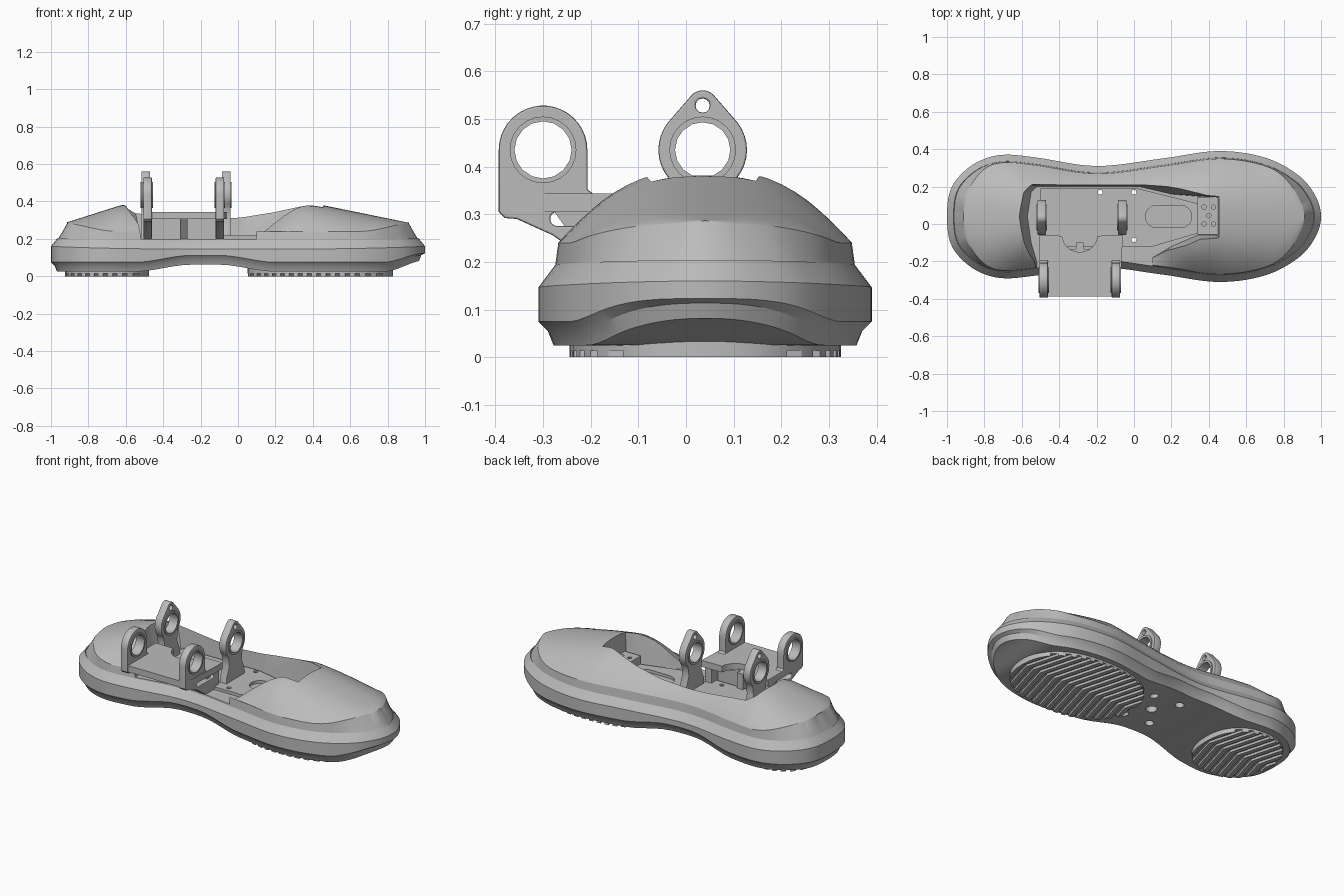
import bpy, bmesh, math
from mathutils import Matrix, Vector

if "Cube" in bpy.data.objects:
    bpy.data.objects.remove(bpy.data.objects["Cube"], do_unlink=True)

grey = bpy.data.materials.new("plain_grey")
grey.use_nodes = True
grey.diffuse_color = (0.5, 0.5, 0.5, 1)
grey.node_tree.nodes["Principled BSDF"].inputs["Base Color"].default_value = (0.5, 0.5, 0.5, 1)
CY = 0.04          # centre line of the foot
SIDEWAYS = Matrix(((0, 0, 1, 0), (1, 0, 0, 0), (0, 1, 0, 0), (0, 0, 0, 1)))


def table(x, pts):
    """Piecewise linear lookup."""
    if x <= pts[0][0]:
        return pts[0][1]
    for (a, p), (b, q) in zip(pts, pts[1:]):
        if x <= b:
            return p + (q - p) * (x - a) / (b - a)
    return pts[-1][1]


def smoothstep(a, b, x):
    t = min(1, max(0, (x - a) / (b - a)))
    return t * t * (3 - 2 * t)


def select(ob):
    bpy.ops.object.select_all(action='DESELECT')
    ob.select_set(True)
    bpy.context.view_layer.objects.active = ob


def finish(ob, angle=30):
    ob.data.materials.clear()
    ob.data.materials.append(grey)
    select(ob)
    bpy.ops.object.shade_smooth_by_angle(angle=math.radians(angle))
    return ob


def from_bmesh(name, bm):
    bmesh.ops.remove_doubles(bm, verts=bm.verts, dist=1e-4)
    bmesh.ops.recalc_face_normals(bm, faces=bm.faces)
    me = bpy.data.meshes.new(name)
    bm.to_mesh(me)
    bm.free()
    ob = bpy.data.objects.new(name, me)
    bpy.context.collection.objects.link(ob)
    return ob


def boolean(ob, cutter, operation='DIFFERENCE'):
    m = ob.modifiers.new("cut", 'BOOLEAN')
    m.object, m.operation, m.solver = cutter, operation, 'EXACT'
    select(ob)
    bpy.ops.object.modifier_apply(modifier=m.name)


def strip(bm, a, b):
    va, vb = [bm.verts.new(p) for p in a], [bm.verts.new(p) for p in b]
    for i in range(len(a) - 1):
        bm.faces.new((va[i], va[i + 1], vb[i + 1], vb[i]))


def prism(name, bottom, top, z0, z1):
    bm = bmesh.new()
    lo, hi = [(x, y, z0) for x, y in bottom], [(x, y, z1) for x, y in top]
    strip(bm, lo + lo[:1], hi + hi[:1])
    for loop in (lo, hi):
        bm.faces.new([bm.verts.new(p) for p in loop])
    return from_bmesh(name, bm)


def arc(cx, cy, r, a0=0, a1=360, n=24, ry=None):
    full = a1 - a0 == 360
    angles = [math.radians(a0 + (a1 - a0) * i / (n if full else n - 1)) for i in range(n)]
    return [(cx + r * math.cos(a), cy + (ry or r) * math.sin(a)) for a in angles]


def slot(x0, x1, y, r):
    return arc(x1, y, r, -90, 90, 8) + arc(x0, y, r, 90, 270, 8)


def plate(name, loops, thickness, at, turn=None, bevel=0.0):
    """Flat plate from an outline and hole loops."""
    cu = bpy.data.curves.new(name, 'CURVE')
    cu.dimensions, cu.fill_mode = '2D', 'BOTH'
    cu.extrude = thickness / 2 - bevel
    cu.bevel_depth, cu.bevel_resolution, cu.offset = bevel, 1, -bevel
    for loop in loops:
        sp = cu.splines.new('POLY')
        sp.points.add(len(loop) - 1)
        for p, (x, y) in zip(sp.points, loop):
            p.co = (x, y, 0, 1)
        sp.use_cyclic_u = True
    ob = bpy.data.objects.new(name, cu)
    bpy.context.collection.objects.link(ob)
    ob.matrix_world = Matrix.Translation(at) @ (turn or Matrix())
    select(ob)
    bpy.ops.object.convert(target='MESH')
    return finish(bpy.context.object)


# Foot outline, heel to toe, as half widths
half = [(-1, 0), (-.985, .13), (-.93, .22), (-.83, .295), (-.7, .33), (-.52, .315), (-.2, .27),
        (.15, .31), (.45, .35), (.7, .315), (.88, .22), (.97, .11), (1, 0)]
ctrl = [Vector(p) for p in [(half[1][0], -half[1][1])] + half + [(half[-2][0], -half[-2][1])]]
side = []
for a, b, c, d in zip(ctrl, ctrl[1:], ctrl[2:], ctrl[3:]):
    for k in range(7):
        t = k / 7
        side.append(.5 * (2 * b + (c - a) * t + (2 * a - 5 * b + 4 * c - d) * t * t
                          + (3 * b - a - 3 * c + d) * t ** 3))
side.append(ctrl[-2])


def inset(dist):
    """Half outline moved inward along its normals."""
    out = []
    for i, p in enumerate(side):
        t = (side[min(i + 1, len(side) - 1)] - side[max(i - 1, 0)]).normalized()
        if i in (0, len(side) - 1):
            t = Vector((0, 1 if i == 0 else -1))
        d = dist(p.x) if callable(dist) else dist
        out.append((p.x + t.y * d, max(0, p.y - t.x * d)))
    return out


def body(name, levels, bottom, top):
    """Stacked rings closed by a surface below and above."""
    bm = bmesh.new()
    rings = []
    for dist, z in levels:
        pts = [(x, w, z(x)) for x, w in inset(dist)]
        ring = [(x, CY + w, h) for x, w, h in pts] + [(x, CY - w, h) for x, w, h in pts[::-1]]
        rings.append(ring + ring[:1])
    for a, b in zip(rings, rings[1:]):
        strip(bm, a, b)
    for (dist, z), height in ((levels[0], bottom), (levels[-1], top)):
        rows = []
        for x, w in inset(dist):
            vs = [math.sin(math.pi / 2 * (k / 14 - 1)) for k in range(29)]
            rows.append([(x, CY + w * v, z(x) if abs(v) > .9999 else height(x, v)) for v in vs])
        for a, b in zip(rows, rows[1:]):
            strip(bm, a, b)
    return from_bmesh(name, bm)


# Sole with an arch and raised toe
def base_z(x):
    return .025 + .037 * smoothstep(-.55, -.25, x) * (1 - smoothstep(-.1, .2, x)) + .06 * smoothstep(.78, 1, x)


sole = body("sole", [(.032, base_z), (.02, lambda x: base_z(x) + .03),
                     (0, lambda x: base_z(x) + .05 - .012 * smoothstep(.8, 1, x)),
                     (0, lambda x: .145 + .015 * abs(x) ** 3),
                     (.035, lambda x: .19 + .015 * x * x), (.055, lambda x: .175)],
            lambda x, v: base_z(x), lambda x, v: .175)


# Upper shell with heel and toe domes
def ridge_z(x):
    return .24 + .045 * smoothstep(.65, .95, abs(x))


def dome_z(x, v):
    crown = table(x, [(-.91, .29), (-.62, .382), (-.2, .36), (0, .36), (.38, .395), (.92, .285)])
    r = ridge_z(x)
    return r + max(0, crown - r) * (1 - abs(v) ** 2.5)


def shell_top(x, v):
    z = dome_z(x, v)
    if v < 0 and -.3 < x < .4:                # toe dome rolls down at the open side
        z = .2 + (z - .2) * math.sin(math.pi / 2 * min(1, max(.02, (x - .08) / .26)))
    return z


shell = body("upper_shell", [(.05, lambda x: .17), (.034, lambda x: .178 + .015 * x * x),
                             (lambda x: .042 + .045 * smoothstep(.75, 1, abs(x)), ridge_z)],
             lambda x, v: .17, shell_top)
floor_edge = [(-.55, .17), (-.52, .2), (.03, .2), (.2, .16), (.44, .14), (.44, -.06), (.34, -.06),
              (.2, -.12), (.1, -.18), (.1, -.5), (-.5, -.5), (-.52, -.2), (-.55, -.1), (-.57, .04)]
rim_edge = [(-.61, .17), (-.57, .22), (.06, .22), (.3, .2), (.46, .15), (.46, -.08), (.36, -.09),
            (.24, -.15), (.1, -.2), (.1, -.5), (-.53, -.5), (-.56, -.2), (-.61, -.1), (-.63, .04)]
opening = prism("opening_cutter", floor_edge, rim_edge, .2, .45)
boolean(shell, opening)
bpy.data.objects.remove(opening)

# Bolt holes through sole and shell
bolts = [(x, y) for x in (-.18, 0) for y in (.17, -.085)]
for x, y in bolts + [(-.09, CY)]:
    centre = y == CY
    ring = arc(x, y, .032 if centre else .025, n=16)
    wide = prism("hole_cutter", ring, ring, -.1, .13)
    boolean(sole, wide)
    bpy.data.objects.remove(wide)
    if not centre:
        ring = arc(x, y, .013, n=12)
        thin = prism("hole_cutter", ring, ring, -.1, .4)
        boolean(sole, thin)
        boolean(shell, thin)
        bpy.data.objects.remove(thin)
finish(sole, 25)
finish(shell, 25)

# Tread pads with chevron ribs
for name, cx, rx, ry, x0, x1 in (("heel", -.7, .225, .25, -1, -.4), ("toe", .44, .39, .285, 0, .95)):
    rim = [(cx + rx * math.copysign(abs(math.cos(a)) ** .85, math.cos(a)),
            CY + ry * math.copysign(abs(math.sin(a)) ** .85, math.sin(a)))
           for a in (math.tau * i / 48 for i in range(48))]
    finish(prism(name + "_pad", rim, rim, .014, .045))
    bm = bmesh.new()
    for k in range(int((x1 - x0 + .2) / .05)):
        x = x0 - .1 + k * .05
        lo = [(x, -.4), (x + .12, CY), (x, .48), (x + .027, .48), (x + .147, CY), (x + .027, -.4)]
        b, t = [[bm.verts.new((*p, z)) for p in lo] for z in (0, .02)]
        for i in range(6):
            j = (i + 1) % 6
            bm.faces.new((b[i], b[j], t[j], t[i]))
        for loop in (b, t):
            bm.faces.new((loop[0], loop[1], loop[4], loop[5]))
            bm.faces.new((loop[1], loop[2], loop[3], loop[4]))
    ribs = from_bmesh(name + "_tread_ribs", bm)
    trim = prism("trim_cutter", rim, rim, -.05, .1)
    boolean(ribs, trim, 'INTERSECT')
    bpy.data.objects.remove(trim)
    finish(ribs)

# Floor plate and toe sensor block
plate("floor_plate", [[(-.5, .19), (.02, .19), (.34, .11), (.34, -.05), (.1, -.12), (-.5, -.12)],
                      slot(.12, .25, CY, .06)] + [arc(x, y, .013, n=12) for x, y in bolts],
      .02, (0, 0, .207))
plate("toe_block", [[(.34, -.055), (.455, -.055), (.455, .145), (.34, .145)], arc(.4, .045, .012, n=12)]
      + [arc(x, y, .012, n=12) for x in (.375, .425) for y in (0, .09)], .06, (0, 0, .235))

# Ankle lugs and front bracket lugs
right_half = ([(.09, .2), (.085, .25), (.06, .31), (.066, .36)] + arc(0, .435, .093, -40, 38, 9)
              + arc(0, .528, .032, 42, 90, 5))
lug = [(CY - .005 + y, z) for y, z in right_half] + [(CY - .005 - y, z) for y, z in right_half[-2::-1]]
bracket = (arc(-.3, .435, .093, 0, 180, 20) + [(-.393, .305), (-.38, .292), (-.355, .29), (-.28, .256),
           (-.2, .2), (-.07, .2), (-.07, .34), (-.19, .34), (-.207, .352)])
for side_name, s in (("right", -1), ("left", 1)):
    x = -.278 + s * .215
    plate(side_name + "_ankle_lug", [lug, arc(.035, .435, .06, n=16), arc(.035, .528, .015, n=12)],
          .046, (x, 0, 0), SIDEWAYS, .004)
    plate(side_name + "_ankle_bush", [arc(.035, .435, .07, n=24), arc(.035, .435, .058, n=16)],
          .056, (x, 0, 0), SIDEWAYS)
    x = -.29 + s * .193
    plate(side_name + "_bracket_lug", [bracket, arc(-.3, .435, .062, n=16), slot(-.27, -.14, .29, .015)],
          .046, (x, 0, 0), SIDEWAYS, .004)
    plate(side_name + "_bracket_bush", [arc(-.3, .435, .07, n=24), arc(-.3, .435, .06, n=16)],
          .056, (x, 0, 0), SIDEWAYS)

# Bracket deck, centre web and back wall
plate("bracket_deck", [[(-.505, -.388), (-.075, -.388), (-.06, -.06)] + arc(-.29, -.055, .095, -5, -175, 14)
                       + [(-.505, -.06)]], .038, (0, 0, .324))
plate("bracket_web", [[(-.28, .31), (-.2, .2), (-.1, .2), (-.1, .31)]], .04, (-.29, 0, 0), SIDEWAYS)
plate("bracket_back", [[(-.165, .2), (-.135, .2), (-.135, .31), (-.165, .31)]], .4, (-.29, 0, 0), SIDEWAYS)
